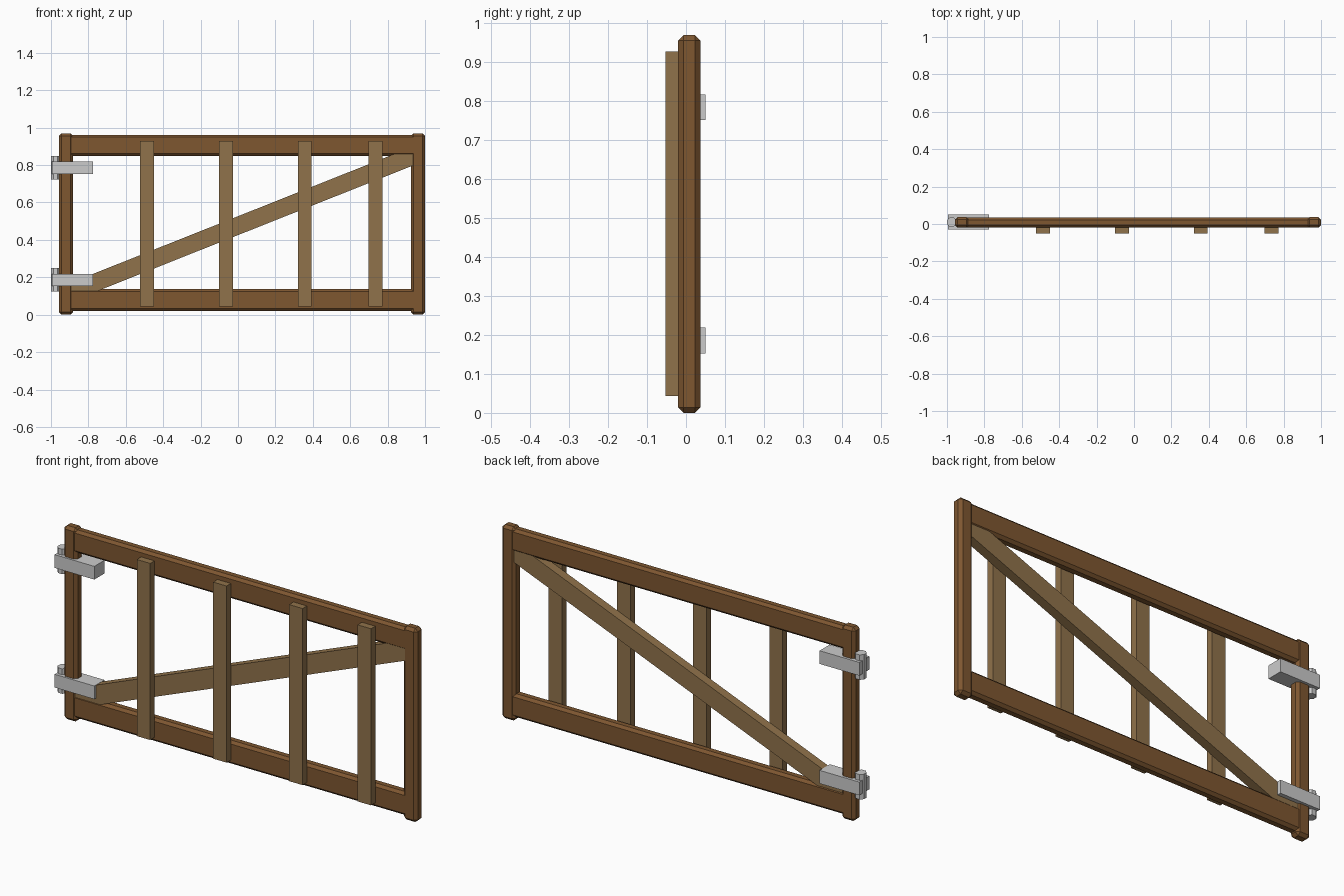
import bpy, math

if "Cube" in bpy.data.objects:
    bpy.data.objects.remove(bpy.data.objects["Cube"])


def material(name, color):
    m = bpy.data.materials.new(name)
    m.diffuse_color = (*color, 1)
    m.use_nodes = True
    m.node_tree.nodes["Principled BSDF"].inputs["Base Color"].default_value = m.diffuse_color
    return m


dark_wood = material("dark_wood", (0.21, 0.095, 0.03))
light_wood = material("light_wood", (0.28, 0.17, 0.07))


def box(name, x, y, z, mat=None, bevel=0):
    """Box from (min, max) ranges, with optional chamfered edges."""
    bpy.ops.mesh.primitive_cube_add(size=1, location=[sum(r) / 2 for r in (x, y, z)])
    ob = bpy.context.object
    ob.name = name
    ob.scale = [r[1] - r[0] for r in (x, y, z)]
    bpy.ops.object.transform_apply(location=False, rotation=False, scale=True)
    if mat:
        ob.data.materials.append(mat)
    if bevel:
        mod = ob.modifiers.new("chamfer", 'BEVEL')
        mod.width = bevel
        mod.segments = 1
    return ob


# Chamfered end posts
for name, x0 in (("hinge_post", -0.957), ("latch_post", 0.925)):
    box(name, (x0, x0 + 0.075), (-0.02, 0.037), (0, 0.97), dark_wood, 0.014)

# Horizontal rails running between the posts
for name, z in (("bottom_rail", (0.02, 0.137)), ("top_rail", (0.848, 0.962))):
    box(name, (-0.92, 0.965), (-0.018, 0.034), z, dark_wood, 0.013)

# Vertical slats on the front face
for i, x in enumerate((-0.487, -0.064, 0.357, 0.736)):
    box(f"slat_{i + 1}", (x - 0.037, x + 0.037), (-0.052, -0.017), (0.044, 0.928), light_wood)

# Diagonal brace inside the frame
x0, z0, x1, z1 = -0.89, 0.122, 0.945, 0.852
half = math.hypot(x1 - x0, z1 - z0) / 2
brace = box("diagonal_brace", (-half, half), (-0.016, 0.03), (-0.047, 0.047), light_wood)
brace.location.x, brace.location.z = (x0 + x1) / 2, (z0 + z1) / 2
brace.rotation_euler.y = -math.atan2(z1 - z0, x1 - x0)

# Hinge straps wrapped round the post, each with an octagonal pin
for name, z in (("lower", 0.186), ("upper", 0.785)):
    box(f"{name}_hinge_strap", (-0.995, -0.775), (-0.03, 0.05), (z - 0.033, z + 0.033))
    bpy.ops.mesh.primitive_cylinder_add(vertices=8, radius=0.027, depth=0.125,
                                        location=(-0.975, 0.01, z),
                                        rotation=(0, 0, math.pi / 8))
    bpy.context.object.name = f"{name}_hinge_pin"
